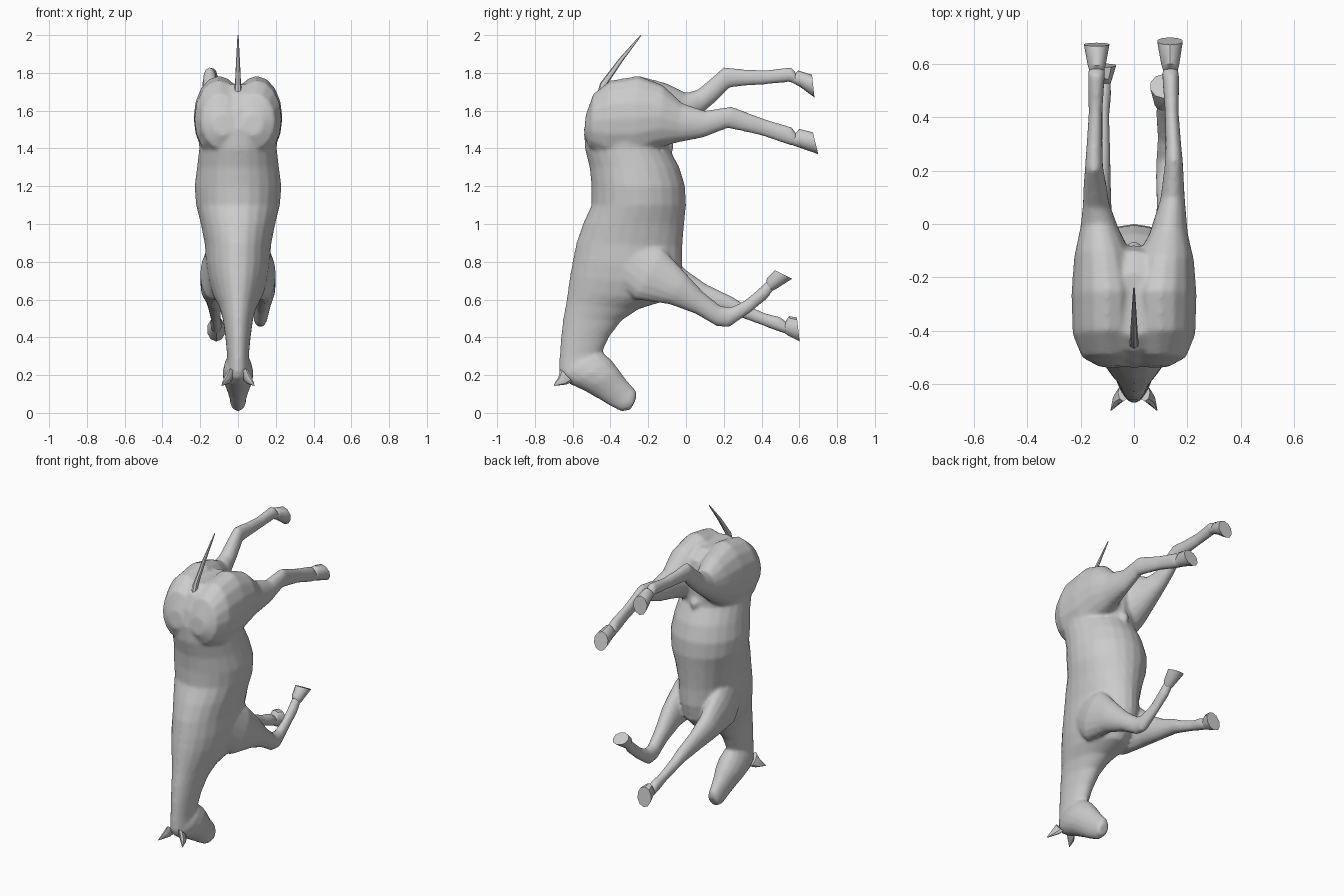
import bpy, bmesh
from math import cos, sin, pi
from mathutils import Vector


def loft(bm, rings, sides=16):
    """Skin elliptical rings: (y1, z1, y2, z2, x, half_width); the two points are opposite outline points."""
    loops = []
    for y1, z1, y2, z2, x, w in rings:
        a, b = Vector((x, y1, z1)), Vector((x, y2, z2))
        mid, half = (a + b) / 2, (a - b) / 2
        loops.append([bm.verts.new(mid + half * cos(2 * pi * i / sides)
                                   + Vector((w * sin(2 * pi * i / sides), 0, 0)))
                      for i in range(sides)])
    for p, q in zip(loops, loops[1:]):
        for i in range(sides):
            j = (i + 1) % sides
            bm.faces.new((p[i], p[j], q[j], q[i]))
    bm.faces.new(loops[0])
    bm.faces.new(loops[-1])


def finish(name, bm):
    bmesh.ops.recalc_face_normals(bm, faces=bm.faces[:])
    me = bpy.data.meshes.new(name)
    bm.to_mesh(me)
    bm.free()
    ob = bpy.data.objects.new(name, me)
    bpy.context.collection.objects.link(ob)
    bpy.ops.object.select_all(action='DESELECT')
    ob.select_set(True)
    bpy.context.view_layer.objects.active = ob
    bpy.ops.object.shade_smooth_by_angle(angle=0.7)
    return ob


def flip(rings):
    return [(a, b, c, d, -x, w) for a, b, c, d, x, w in rings]


# Trunk and neck, rump to poll
trunk = [
    (-.42, 1.74, -.18, 1.74, 0, .10), (-.48, 1.69, -.10, 1.69, 0, .16),
    (-.52, 1.6, -.08, 1.6, 0, .20), (-.54, 1.5, -.09, 1.5, 0, .215),
    (-.535, 1.4, -.09, 1.4, 0, .205), (-.51, 1.3, -.035, 1.3, 0, .217),
    (-.50, 1.2, -.005, 1.2, 0, .23), (-.50, 1.1, 0, 1.1, 0, .222),
    (-.545, 1.0, -.01, 1.0, 0, .197), (-.58, .9, -.02, .88, 0, .175),
    (-.60, .8, -.02, .77, 0, .17), (-.615, .72, -.04, .67, 0, .155),
    (-.625, .65, -.12, .59, 0, .13), (-.635, .58, -.25, .55, 0, .10),
    (-.65, .5, -.34, .49, 0, .08), (-.662, .4, -.405, .405, 0, .067),
    (-.67, .29, -.44, .33, 0, .058), (-.672, .21, -.46, .31, 0, .058)]

# Head, poll to muzzle
head = [
    (-.67, .23, -.5, .345, 0, .05), (-.66, .185, -.44, .32, 0, .072),
    (-.61, .15, -.395, .28, 0, .082), (-.54, .118, -.36, .235, 0, .078),
    (-.46, .073, -.32, .18, 0, .058), (-.40, .036, -.28, .135, 0, .045),
    (-.345, .008, -.263, .115, 0, .042), (-.295, .014, -.262, .08, 0, .033)]

# Haunch shared by both hind legs
haunch = [
    (-.53, 1.58, -.54, 1.47, .08, .05), (-.49, 1.69, -.51, 1.40, .09, .105),
    (-.40, 1.76, -.43, 1.35, .10, .13), (-.25, 1.785, -.28, 1.34, .10, .135)]

hind_right = haunch + [
    (-.12, 1.735, -.15, 1.40, .115, .11), (-.02, 1.64, -.05, 1.43, .13, .072),
    (.1, 1.60, .09, 1.457, .145, .046), (.24, 1.622, .22, 1.507, .15, .034),
    (.3, 1.60, .28, 1.495, .148, .03), (.42, 1.555, .41, 1.465, .142, .026),
    (.56, 1.513, .54, 1.42, .138, .032), (.59, 1.47, .585, 1.41, .136, .03)]

hind_left = flip(haunch + [
    (-.1, 1.745, -.15, 1.41, .115, .11), (.0, 1.695, -.03, 1.5, .13, .072),
    (.06, 1.71, .09, 1.59, .142, .05), (.12, 1.76, .16, 1.65, .146, .044),
    (.2, 1.83, .23, 1.722, .15, .034), (.3, 1.82, .3, 1.73, .148, .03),
    (.42, 1.815, .42, 1.738, .144, .026), (.56, 1.83, .55, 1.752, .141, .032),
    (.59, 1.79, .585, 1.735, .14, .03)])

# Shoulder shared by both forelegs
shoulder = [
    (-.27, .95, -.42, .74, .11, .05), (-.12, .87, -.27, .60, .13, .07)]

fore_right = shoulder + [
    (0, .74, -.09, .575, .138, .06), (.09, .64, .05, .525, .13, .045),
    (.185, .565, .16, .46, .12, .038), (.24, .56, .225, .452, .118, .035),
    (.31, .595, .34, .53, .115, .026), (.385, .657, .43, .605, .112, .029),
    (.435, .705, .468, .657, .11, .026)]

fore_left = flip(shoulder + [
    (.01, .75, -.07, .58, .138, .06), (.11, .68, .06, .555, .13, .045),
    (.245, .615, .215, .53, .125, .037), (.3, .58, .275, .51, .122, .033),
    (.42, .528, .395, .467, .118, .026), (.5, .508, .475, .435, .116, .031),
    (.54, .475, .53, .417, .115, .028)])

# One flowing skin from all the fleshy parts
bm = bmesh.new()
loft(bm, trunk, 24)
loft(bm, head)
for leg in (hind_right, hind_left, fore_right, fore_left):
    loft(bm, leg)
loft(bm, [(-.13, 1.46, -.09, 1.46, 0, .02), (-.13, 1.43, -.065, 1.42, 0, .035),
          (-.12, 1.4, -.07, 1.385, 0, .025)], 10)
body = finish("horse_body", bm)
rm = body.modifiers.new("blend", 'REMESH')
rm.mode = 'VOXEL'
rm.voxel_size = .01
rm.use_smooth_shade = True
sm = body.modifiers.new("soften", 'SMOOTH')
sm.factor, sm.iterations = .5, 6

# Hooves, flared with flat soles
hooves = {
    "hind_hoof_right": [(.575, 1.475, .57, 1.415, .137, .028),
                        (.60, 1.503, .605, 1.403, .136, .036), (.672, 1.485, .70, 1.37, .135, .05)],
    "hind_hoof_left": [(.575, 1.795, .57, 1.745, -.14, .028),
                       (.595, 1.812, .605, 1.725, -.14, .036), (.667, 1.79, .68, 1.67, -.14, .05)],
    "fore_hoof_right": [(.425, .695, .455, .645, .11, .026),
                        (.43, .715, .475, .655, .11, .034), (.472, .755, .562, .71, .11, .05)],
    "fore_hoof_left": [(.525, .48, .52, .425, -.115, .026),
                       (.545, .512, .54, .41, -.115, .034), (.587, .505, .602, .378, -.115, .05)]}
for name, rings in hooves.items():
    bm = bmesh.new()
    loft(bm, rings, 10)
    finish(name, bm)

# Ears, pointing outwards from the poll
for side, label in ((1, "right"), (-1, "left")):
    bm = bmesh.new()
    loft(bm, [(-.665, .235, -.60, .165, side * .04, .02),
              (-.675, .19, -.635, .15, side * .06, .02),
              (-.70, .148, -.697, .143, side * .086, .002)], 8)
    finish("ear_" + label, bm)

# Thin docked tail
bm = bmesh.new()
loft(bm, [(-.47, 1.69, -.42, 1.68, 0, .022), (-.455, 1.745, -.42, 1.735, 0, .016),
          (-.355, 1.875, -.335, 1.862, 0, .01), (-.242, 2.0, -.237, 1.996, 0, .003)], 8)
finish("tail", bm)
